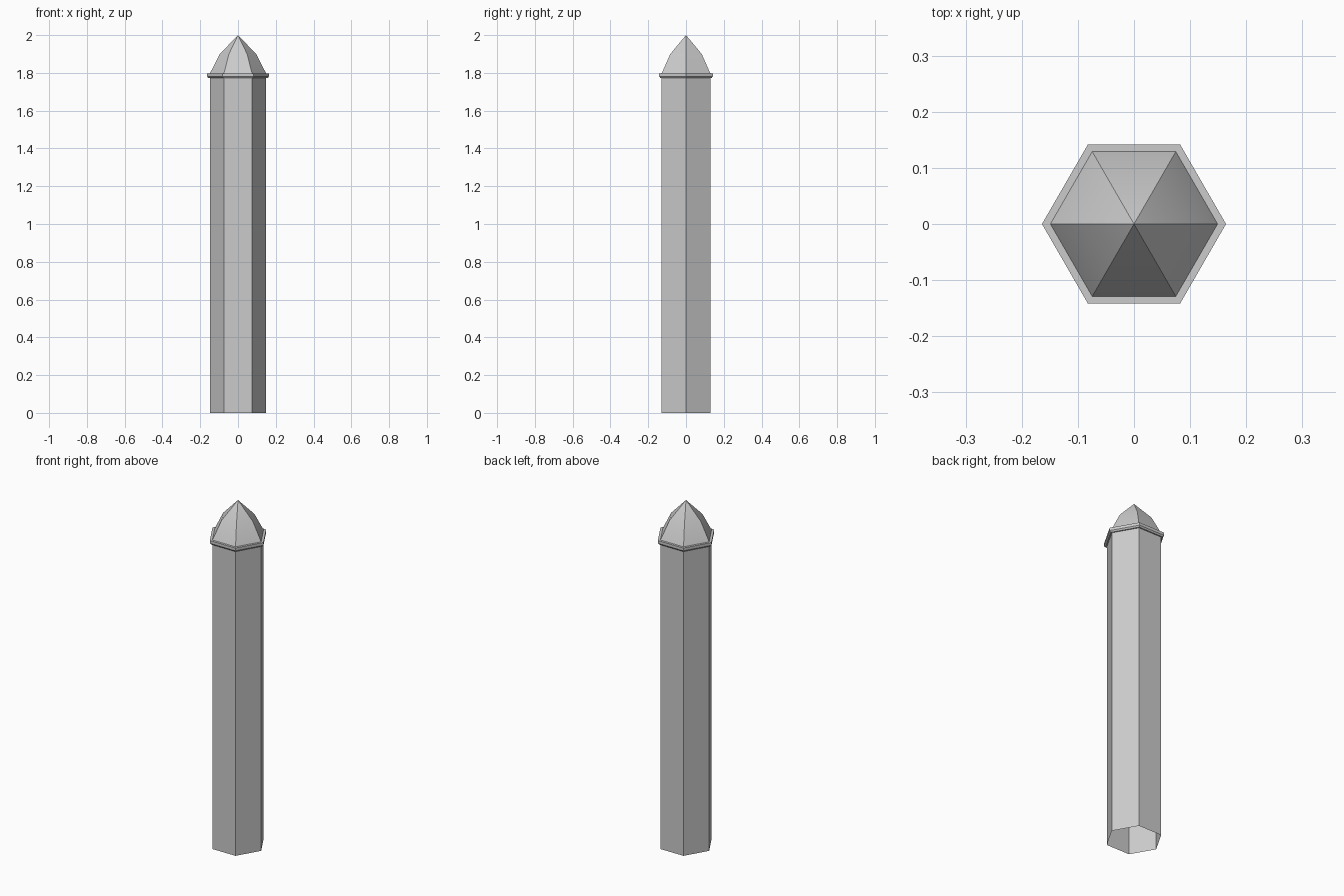
import bpy, math

SIDES = 6

cube = bpy.data.objects.get("Cube")
if cube:
    bpy.data.objects.remove(cube, do_unlink=True)

stone = bpy.data.materials.new("light_grey")
stone.use_nodes = True
colour = (0.6, 0.6, 0.6, 1)
stone.diffuse_color = colour
stone.node_tree.nodes["Principled BSDF"].inputs["Base Color"].default_value = colour


def hexagonal(name, profile):
    """Sweep (radius, height) points round six corners; radius 0 ends in a tip."""
    verts, rings, faces = [], [], []
    for r, z in profile:
        count = SIDES if r > 0 else 1
        start = len(verts)
        for i in range(count):
            a = i * math.tau / SIDES
            verts.append((r * math.cos(a), r * math.sin(a), z))
        rings.append([start + i % count for i in range(SIDES)])
    for low, high in zip(rings, rings[1:]):
        for i in range(SIDES):
            j = (i + 1) % SIDES
            loop = [low[i], low[j], high[j], high[i]]
            faces.append(list(dict.fromkeys(loop)))
    mesh = bpy.data.meshes.new(name)
    mesh.from_pydata(verts, [], faces)
    mesh.materials.append(stone)
    obj = bpy.data.objects.new(name, mesh)
    bpy.context.collection.objects.link(obj)
    return obj


# Hollow shaft, open at the foot
hexagonal("shaft", [(0.149, 0), (0.149, 1.78)])

# Projecting collar with a chamfered lower edge
hexagonal("collar", [(0.149, 1.773), (0.157, 1.773), (0.164, 1.781),
                     (0.164, 1.797), (0.149, 1.797)])

# Pointed roof, smooth up each side and sharp at the corners
roof = hexagonal("roof", [(0.149, 1.797), (0.096, 1.9), (0, 2)])
bpy.ops.object.select_all(action="DESELECT")
roof.select_set(True)
bpy.context.view_layer.objects.active = roof
bpy.ops.object.shade_smooth_by_angle(angle=math.radians(30))
